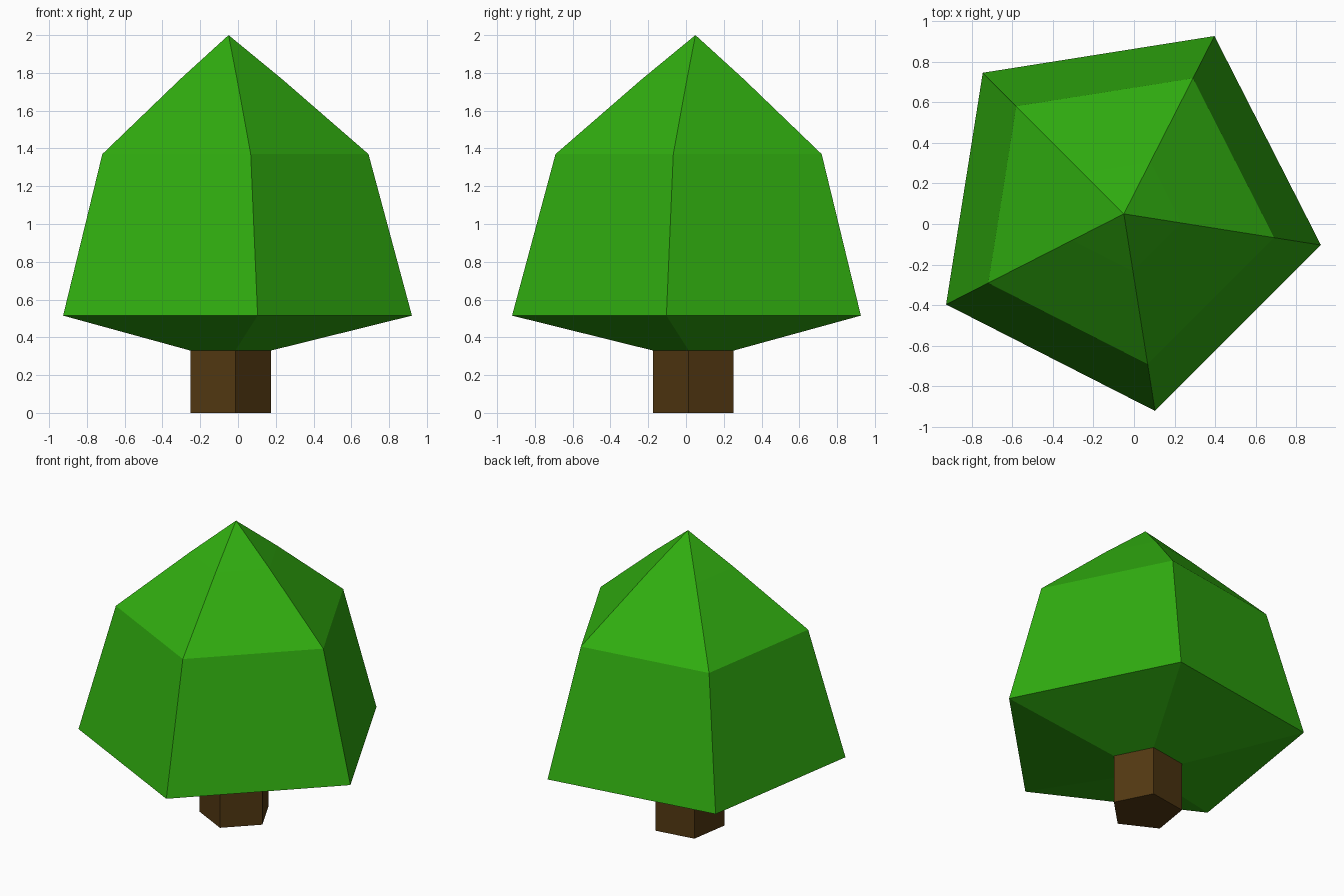
import bpy, bmesh, math

if "Cube" in bpy.data.objects:
    bpy.data.objects.remove(bpy.data.objects["Cube"])

SIDES = 5
CENTRE = (-0.05, 0.05)
TURN = math.radians(-9)


def material(name, rgb):
    m = bpy.data.materials.new(name)
    m.diffuse_color = (*rgb, 1)
    m.use_nodes = True
    m.node_tree.nodes["Principled BSDF"].inputs["Base Color"].default_value = m.diffuse_color
    return m


def lathe(name, profile, mat, cap_bottom=False, apex=None):
    """Stack five-sided rings given as (radius, z); optionally close to a point."""
    bm = bmesh.new()
    rings = []
    for r, z in profile:
        angles = [TURN + i * math.tau / SIDES for i in range(SIDES)]
        rings.append([bm.verts.new((CENTRE[0] + r * math.cos(a),
                                    CENTRE[1] + r * math.sin(a), z)) for a in angles])
    for low, high in zip(rings, rings[1:]):
        for i in range(SIDES):
            j = (i + 1) % SIDES
            bm.faces.new((low[i], low[j], high[j], high[i]))
    if cap_bottom:
        bm.faces.new(rings[0][::-1])
    if apex is not None:
        tip = bm.verts.new((*CENTRE, apex))
        for i in range(SIDES):
            bm.faces.new((rings[-1][i], rings[-1][(i + 1) % SIDES], tip))
    mesh = bpy.data.meshes.new(name)
    bm.to_mesh(mesh)
    bm.free()
    mesh.materials.append(mat)
    obj = bpy.data.objects.new(name, mesh)
    bpy.context.collection.objects.link(obj)
    return obj


# Trunk: short pentagonal post
lathe("trunk", [(0.227, 0), (0.227, 0.33)],
      material("bark brown", (0.085, 0.04, 0.006)), cap_bottom=True)

# Foliage: sloped underside, tapering crown, pointed top
lathe("foliage", [(0.227, 0.33), (0.983, 0.515), (0.75, 1.37), (0.287, 1.767)],
      material("leaf green", (0.03, 0.42, 0.005)), apex=2.0)
